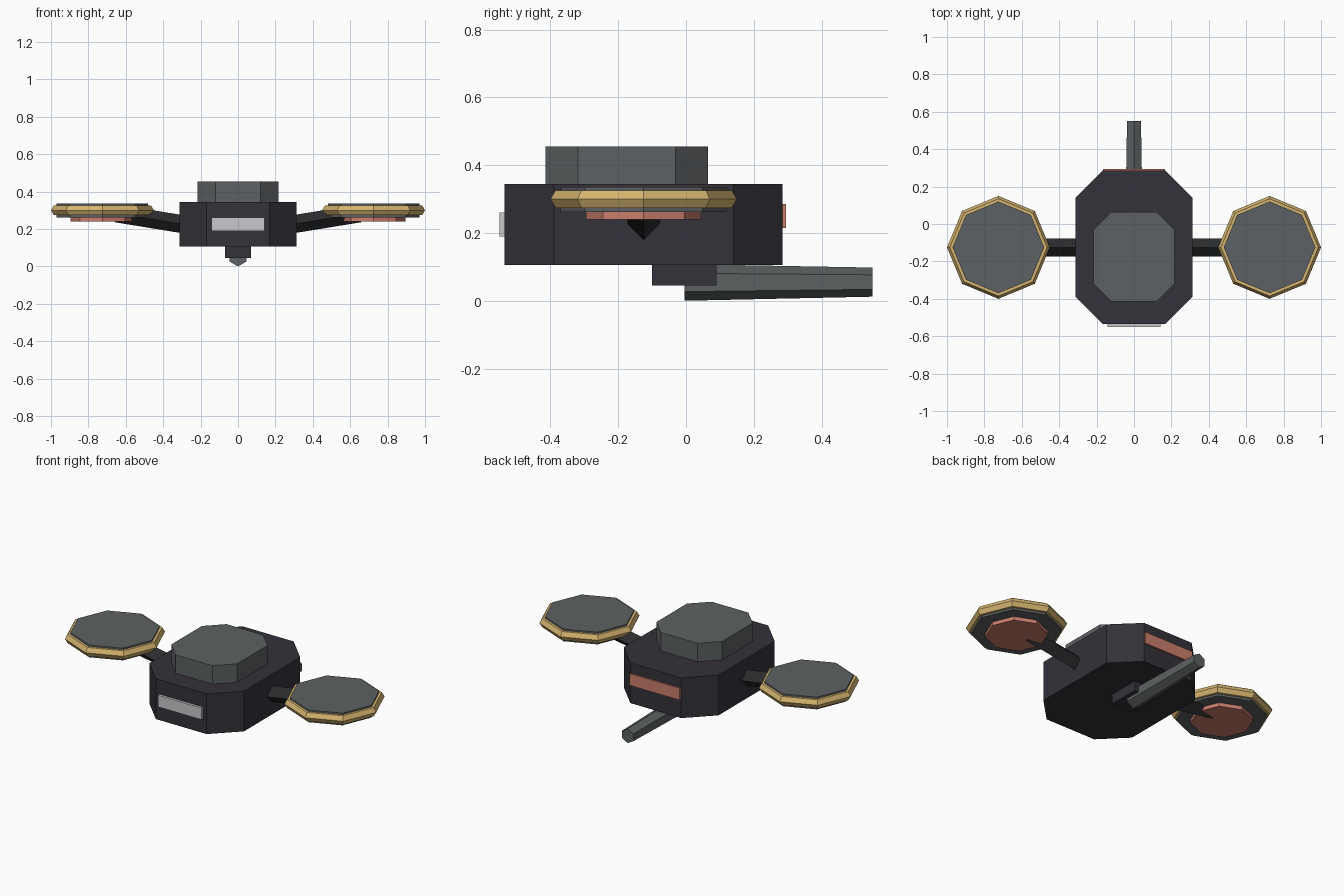
import bpy, bmesh, math
from mathutils import Matrix, Vector

if "Cube" in bpy.data.objects:
    bpy.data.objects.remove(bpy.data.objects["Cube"])

MID_Y = -0.125


def material(name, rgb):
    m = bpy.data.materials.new(name)
    m.use_nodes = True
    m.diffuse_color = (*rgb, 1)
    m.node_tree.nodes["Principled BSDF"].inputs["Base Color"].default_value = (*rgb, 1)
    return m


HULL = material("charcoal hull", (0.034, 0.032, 0.042))
ARM = material("dark arm metal", (0.025, 0.026, 0.028))
GREY = material("slate grey", (0.11, 0.12, 0.125))
GOLD = material("brass", (0.67, 0.46, 0.16))
COPPER = material("copper", (0.60, 0.21, 0.15))
PALE = material("pale grey", (0.58, 0.58, 0.60))


def finish(name, bm, mat):
    bmesh.ops.recalc_face_normals(bm, faces=bm.faces)
    mesh = bpy.data.meshes.new(name)
    bm.to_mesh(mesh)
    bm.free()
    mesh.materials.append(mat)
    obj = bpy.data.objects.new(name, mesh)
    bpy.context.collection.objects.link(obj)
    return obj


def box(name, lo, hi, mat):
    lo, hi = Vector(lo), Vector(hi)
    bm = bmesh.new()
    bmesh.ops.create_cube(bm, size=1, matrix=Matrix.Translation((lo + hi) / 2)
                          @ Matrix.Diagonal((*(hi - lo), 1)))
    return finish(name, bm, mat)


def chamfered_block(name, half_x, half_y, cut, y, z0, z1, mat):
    """Rectangle with cut corners, extruded upward."""
    a, b = half_x - cut, half_y - cut
    outline = [(half_x, -b), (half_x, b), (a, half_y), (-a, half_y),
               (-half_x, b), (-half_x, -b), (-a, -half_y), (a, -half_y)]
    bm = bmesh.new()
    base = bm.faces.new([bm.verts.new((px, py + y, z0)) for px, py in outline])
    top = bmesh.ops.extrude_face_region(bm, geom=[base])["geom"]
    bmesh.ops.translate(bm, vec=(0, 0, z1 - z0),
                        verts=[v for v in top if isinstance(v, bmesh.types.BMVert)])
    return finish(name, bm, mat)


def rod(name, start, end, r0, r1, sides, mat, spin=0.0):
    """Straight faceted rod or disc between two points."""
    start, end = Vector(start), Vector(end)
    axis = end - start
    turn = axis.to_track_quat('Z', 'Y').to_matrix().to_4x4()
    bm = bmesh.new()
    bmesh.ops.create_cone(bm, cap_ends=True, segments=sides, radius1=r0, radius2=r1,
                          depth=axis.length, matrix=Matrix.Translation((start + end) / 2)
                          @ turn @ Matrix.Rotation(spin, 4, 'Z'))
    return finish(name, bm, mat)


def ring(name, centre, major, minor, sides, tube_sides, mat):
    bm = bmesh.new()
    loops = []
    for i in range(sides):
        a = math.tau * i / sides
        loop = []
        for j in range(tube_sides):
            t = math.tau * j / tube_sides
            r = major + minor * math.cos(t)
            loop.append(bm.verts.new(Vector(centre) + Vector(
                (r * math.cos(a), r * math.sin(a), minor * math.sin(t)))))
        loops.append(loop)
    for i in range(sides):
        p, q = loops[i], loops[(i + 1) % sides]
        for j in range(tube_sides):
            k = (j + 1) % tube_sides
            bm.faces.new((p[j], q[j], q[k], p[k]))
    return finish(name, bm, mat)


# Hull and raised top housing
chamfered_block("hull", 0.313, 0.41, 0.145, MID_Y, 0.105, 0.345, HULL)
chamfered_block("top_housing", 0.217, 0.24, 0.096, MID_Y - 0.05, 0.345, 0.455, GREY)

# Front and rear panels
box("front_panel", (-0.143, -0.55, 0.19), (0.143, -0.53, 0.26), PALE)
box("rear_panel", (-0.165, 0.28, 0.215), (0.165, 0.295, 0.285), COPPER)

# Underside mount with rear-pointing barrel
box("barrel_mount", (-0.07, -0.10, 0.045), (0.07, 0.09, 0.106), HULL)
rod("barrel", (0, -0.005, 0.054), (0, 0.55, 0.055), 0.054, 0.043, 6, GREY)

# Side arms carrying the rotor pods
for side, s in (("left", 1), ("right", -1)):
    x = s * 0.725
    rod(side + "_arm", (s * 0.25, MID_Y, 0.218), (s * 0.65, MID_Y, 0.283),
        0.048, 0.048, 4, ARM)
    rod(side + "_pod_disc", (x, MID_Y, 0.262), (x, MID_Y, 0.335), 0.245, 0.245, 8, GREY,
        0.0)
    ring(side + "_pod_rim", (x, MID_Y, 0.3), 0.245, 0.03, 8, 6, GOLD)
    rod(side + "_pod_thruster", (x, MID_Y, 0.24), (x, MID_Y, 0.27), 0.17, 0.17, 8, COPPER)
